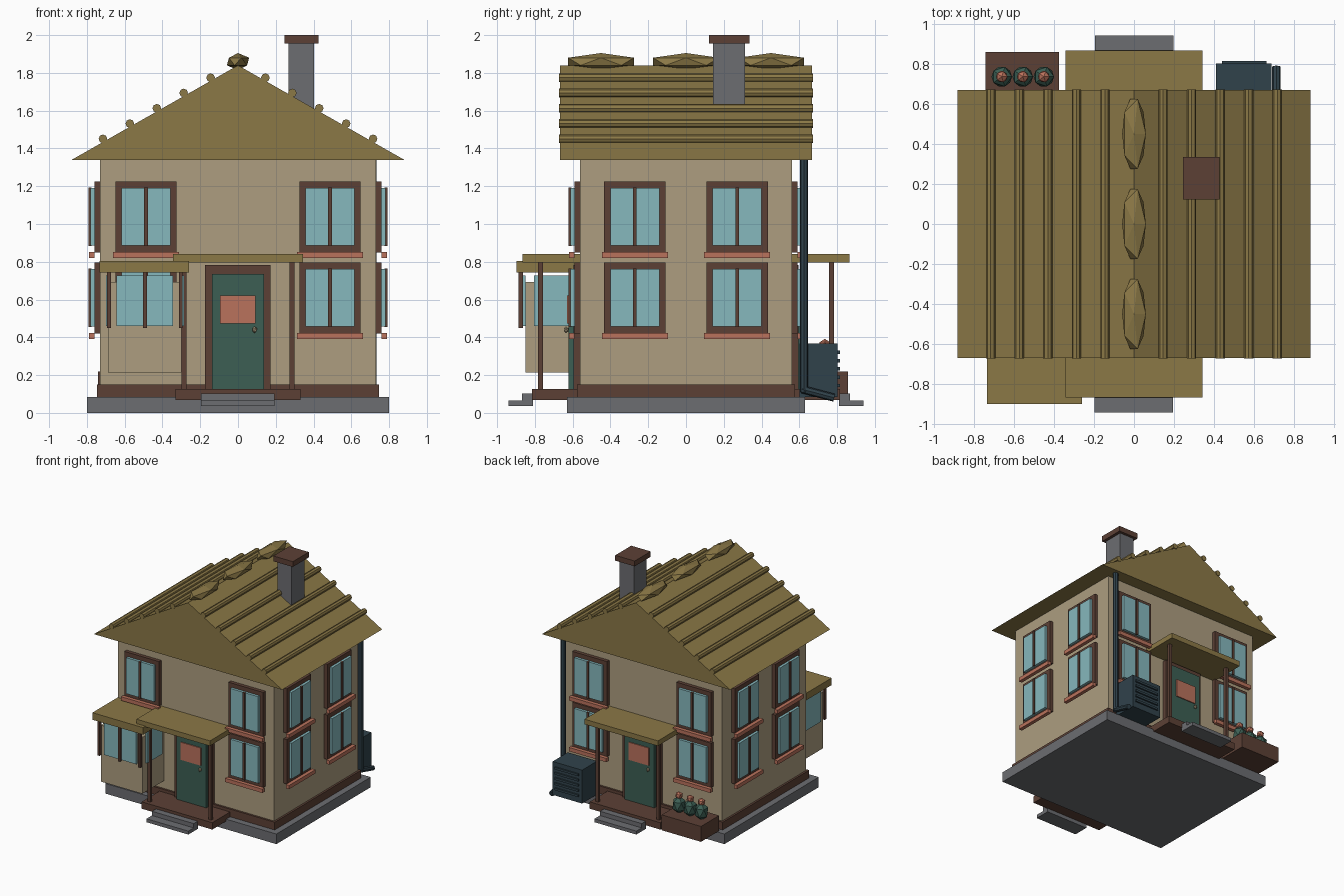
import bpy, bmesh, math
from mathutils import Vector, Matrix

if "Cube" in bpy.data.objects:
    bpy.data.objects.remove(bpy.data.objects["Cube"])


def material(name, rgb):
    m = bpy.data.materials.new(name)
    lin = [(c / 255 / 12.92) if c < 11 else ((c / 255 + 0.055) / 1.055) ** 2.4 for c in rgb]
    m.diffuse_color = (*lin, 1)
    m.use_nodes = True
    m.node_tree.nodes["Principled BSDF"].inputs["Base Color"].default_value = m.diffuse_color
    return m


WALL = material("beige_wall", (173, 158, 128))
ROOF = material("olive_roof", (139, 120, 70))
WOOD = material("dark_brown_wood", (92, 64, 53))
GLASS = material("pale_blue_glass", (134, 184, 189))
DOOR = material("deep_green", (60, 95, 84))
CORAL = material("coral", (186, 114, 92))
STONE = material("grey_stone", (108, 109, 113))
SLATE = material("dark_slate", (48, 66, 75))


def finish(name, bm, mat):
    bmesh.ops.recalc_face_normals(bm, faces=bm.faces)
    me = bpy.data.meshes.new(name)
    bm.to_mesh(me)
    bm.free()
    me.materials.append(mat)
    ob = bpy.data.objects.new(name, me)
    bpy.context.collection.objects.link(ob)
    return ob


def box(name, mat, x, y, z, turn=0):
    """Box from (min, max) ranges, turned about the z axis by quarter turns."""
    bm = bmesh.new()
    bmesh.ops.create_cube(bm, size=1)
    for v in bm.verts:
        v.co = [(r[0] + r[1]) / 2 + c * (r[1] - r[0]) for r, c in zip((x, y, z), v.co)]
    bm.transform(Matrix.Rotation(turn * math.pi / 2, 4, 'Z'))
    return finish(name, bm, mat)


def rod(name, mat, a, b, r, sides=8):
    a, b = Vector(a), Vector(b)
    bm = bmesh.new()
    bmesh.ops.create_cone(bm, cap_ends=True, segments=sides, radius1=r, radius2=r, depth=(b - a).length)
    bm.transform(Matrix.Translation((a + b) / 2) @ (b - a).to_track_quat('Z', 'Y').to_matrix().to_4x4())
    return finish(name, bm, mat)


def gem(name, mat, at, size, turn=0):
    bm = bmesh.new()
    bmesh.ops.create_icosphere(bm, subdivisions=1, radius=1)
    bm.transform(Matrix.Rotation(turn * math.pi / 2, 4, 'Z') @ Matrix.Translation(at)
                 @ Matrix.Diagonal((*size, 1)))
    return finish(name, bm, mat)


# Base, walls and skirting
box("base_slab", STONE, (-0.8, 0.8), (-0.63, 0.63), (0, 0.085))
box("house_walls", WALL, (-0.73, 0.73), (-0.56, 0.56), (0.08, 1.345))
box("skirting", WOOD, (-0.747, 0.747), (-0.577, 0.577), (0.085, 0.15))

# Gable roof
bm = bmesh.new()
profile = [(-0.88, 1.34), (0.88, 1.34), (0, 1.84)]
face = bm.faces.new([bm.verts.new((x, -0.668, z)) for x, z in profile])
ext = bmesh.ops.extrude_face_region(bm, geom=[face])
bmesh.ops.translate(bm, vec=(0, 1.336, 0), verts=[g for g in ext["geom"] if isinstance(g, bmesh.types.BMVert)])
finish("gable_roof", bm, ROOF)

# Roof battens and ridge stones
for s in (-1, 1):
    for i in range(5):
        x = 0.145 + i * 0.1425
        z = 1.34 + 0.5 * (1 - x / 0.88) + 0.017
        rod("roof_batten", ROOF, (s * x, -0.672, z), (s * x, 0.672, z), 0.023)
for y in (-0.45, 0, 0.45):
    gem("ridge_stone", ROOF, (0, y, 1.86), (0.066, 0.205, 0.045))

# Chimney
box("chimney", STONE, (0.268, 0.402), (0.143, 0.313), (1.5, 1.96))
box("chimney_cap", WOOD, (0.245, 0.427), (0.122, 0.335), (1.955, 2.0))


# Windows: frame, glass, mullion and sill on the wall at distance d
def window(u, d, z, turn):
    def part(name, mat, w, near, far, z0, z1):
        box(name, mat, (u - w, u + w), (-d - far, -d - near), (z0, z1), turn)
    part("window_frame", WOOD, 0.162, 0, 0.03, z - 0.188, z + 0.188)
    part("window_glass", GLASS, 0.13, 0.025, 0.052, z - 0.152, z + 0.152)
    part("window_mullion", WOOD, 0.01, 0.045, 0.061, z - 0.155, z + 0.155)
    part("window_sill", CORAL, 0.175, 0.03, 0.06, z - 0.218, z - 0.186)


for turn in range(4):
    u, d = (0.487, 0.56) if turn % 2 == 0 else (0.271, 0.73)
    for s in (-1, 1):
        for z in (0.609, 1.038):
            window(s * u, d, z, turn)

# Doors and porches, front and back
for t in (0, 2):
    box("door_frame", WOOD, (-0.175, 0.172), (-0.595, -0.56), (0.12, 0.782), t)
    box("door", DOOR, (-0.138, 0.138), (-0.622, -0.59), (0.125, 0.735), t)
    box("door_panel", CORAL, (-0.095, 0.092), (-0.63, -0.621), (0.473, 0.622), t)
    gem("door_knob", WALL, (0.088, -0.635, 0.44), (0.014, 0.014, 0.018), t)
    box("porch_roof", ROOF, (-0.343, 0.343), (-0.865, -0.56), (0.797, 0.84), t)
    box("porch_deck", WOOD, (-0.33, 0.33), (-0.815, -0.56), (0.068, 0.126), t)
    box("upper_step", STONE, (-0.197, 0.194), (-0.868, -0.81), (0.065, 0.102), t)
    box("lower_step", STONE, (-0.197, 0.194), (-0.94, -0.81), (0.037, 0.066), t)
    for x in (-0.285, 0.285):
        box("porch_post", WOOD, (x - 0.013, x + 0.013), (-0.783, -0.757), (0.12, 0.8), t)

# Bay window at front left
BX = -0.493
box("bay_body", WALL, (-0.687, -0.3), (-0.85, -0.56), (0.215, 0.692))
box("bay_roof", ROOF, (-0.733, -0.26), (-0.897, -0.56), (0.743, 0.803))
box("bay_front_glass", GLASS, (BX - 0.15, BX + 0.15), (-0.869, -0.849), (0.46, 0.728))
for s in (-1, 1):
    x = BX + s * 0.199
    box("bay_side_glass", GLASS, (x - 0.008, x + 0.008), (-0.805, -0.6), (0.46, 0.728))
for x in (BX - 0.19, BX, BX + 0.19):
    box("bay_post", WOOD, (x - 0.01, x + 0.01), (-0.887, -0.863), (0.45, 0.745))

# Drainpipe at the back right corner
rod("drainpipe", SLATE, (0.71, 0.625, 0.11), (0.71, 0.625, 1.345), 0.022)
rod("drainpipe_outlet", SLATE, (0.71, 0.615, 0.125), (0.71, 0.785, 0.08), 0.021)

# Cooling unit with slats
box("cooling_unit", SLATE, (0.41, 0.685), (0.6, 0.802), (0.085, 0.367))
for i in range(5):
    z = 0.145 + i * 0.044
    box("cooling_slat", SLATE, (0.44, 0.66), (0.8, 0.814), (z - 0.009, z + 0.009))

# Planter with three flowers
box("planter", WOOD, (-0.74, -0.373), (0.615, 0.857), (0.09, 0.22))
for x in (-0.66, -0.555, -0.45):
    gem("plant_leaves", DOOR, (x, 0.735, 0.28), (0.057, 0.057, 0.075))
    gem("plant_flower", CORAL, (x, 0.735, 0.36), (0.032, 0.032, 0.032))
